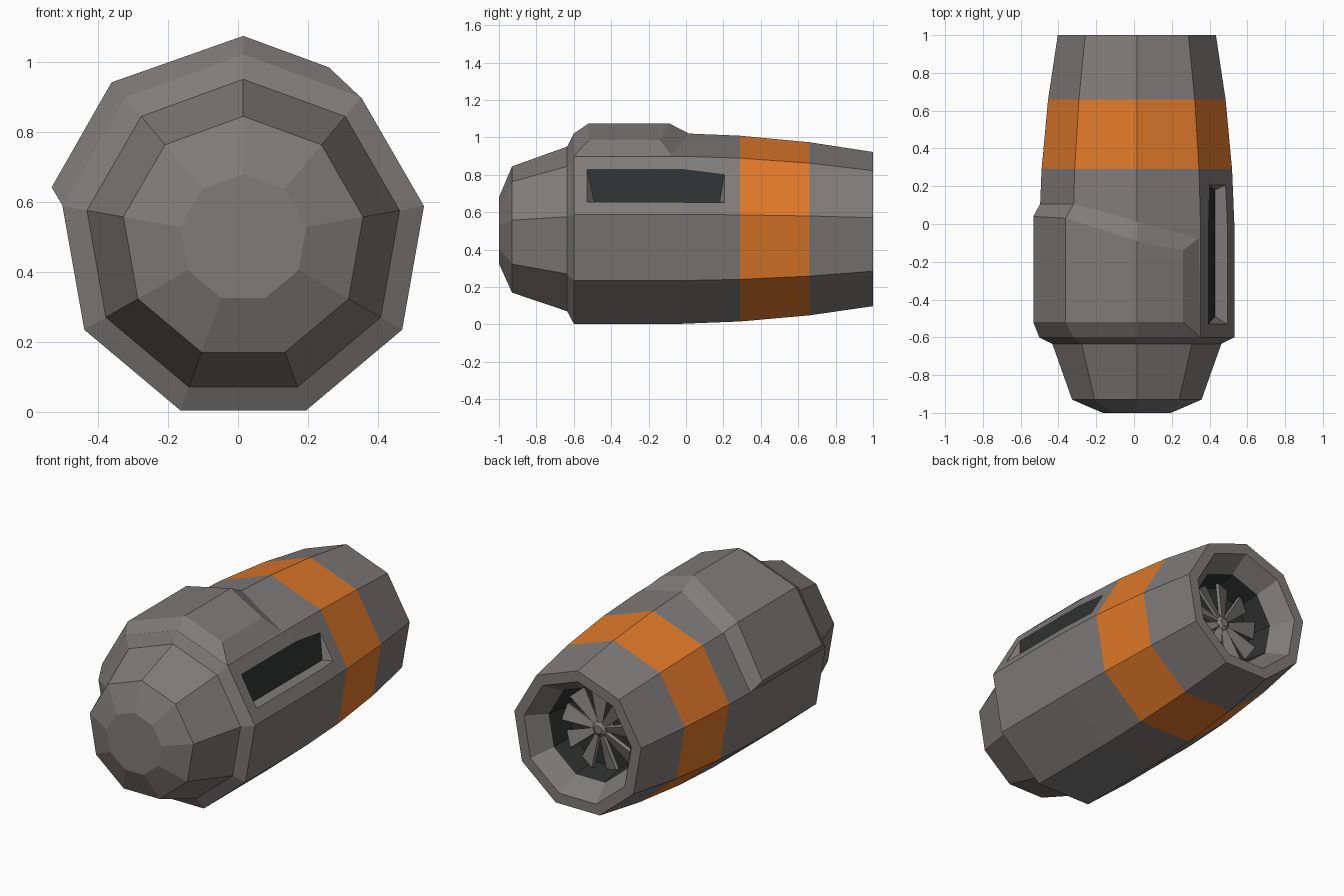
import bpy, bmesh, math
from mathutils import Matrix, Vector

if "Cube" in bpy.data.objects:
    bpy.data.objects.remove(bpy.data.objects["Cube"])

CX, CZ, N = 0.015, 0.497, 9


def mat(name, rgb):
    m = bpy.data.materials.new(name)
    m.diffuse_color = (*rgb, 1)
    m.use_nodes = True
    m.node_tree.nodes["Principled BSDF"].inputs["Base Color"].default_value = m.diffuse_color
    return m


MATS = [mat("warm_grey", (0.21, 0.20, 0.193)),
        mat("orange", (0.74, 0.19, 0.022)),
        mat("near_black", (0.028, 0.031, 0.031))]


def pt(r, deg, y):
    a = math.radians(deg)
    return Vector((CX + r * math.cos(a), y, CZ + r * math.sin(a)))


def finish(name, bm):
    bmesh.ops.recalc_face_normals(bm, faces=bm.faces)
    me = bpy.data.meshes.new(name)
    bm.to_mesh(me)
    bm.free()
    for m in MATS:
        me.materials.append(m)
    ob = bpy.data.objects.new(name, me)
    bpy.context.collection.objects.link(ob)
    return ob


def lathe(name, profile):
    """Closed nine-sided body; profile rows are (radius, y, material of next band)."""
    bm = bmesh.new()
    rings = [[bm.verts.new(pt(r, 90 + 360 / N * i, y)) for i in range(N)]
             for r, y, _ in profile]
    for k in range(len(rings) - 1):
        for i in range(N):
            j = (i + 1) % N
            f = bm.faces.new((rings[k][i], rings[k][j], rings[k + 1][j], rings[k + 1][i]))
            f.material_index = profile[k][2]
    bm.faces.new(rings[0])
    bm.faces.new(rings[-1]).material_index = profile[-1][2]
    return finish(name, bm)


# Engine shell: nose, collar, barrel with orange band, rim and exhaust cavity
shell = lathe("engine_shell", [
    (0.183, -1.0, 0), (0.348, -0.93, 0), (0.454, -0.635, 0), (0.525, -0.6, 0),
    (0.525, -0.02, 0), (0.512, 0.29, 1), (0.477, 0.66, 0), (0.425, 1.0, 0),
    (0.36, 1.0, 0), (0.28, 0.88, 2), (0.255, 0.73, 2)])

# Slot cutter for the right-hand intake
bm = bmesh.new()
out = Vector((math.cos(math.radians(30)), 0, 0.5))
for y0, y1 in ((-0.53, -0.49), (0.21, 0.18)):
    top = Vector((0.39, y0, 0.83)) + out * 0.002
    low = Vector((0.492, y0, 0.652))
    for p in (top, low, Vector((0.43, y1, 0.655)), top + out * 0.1, low + out * 0.1):
        bm.verts.new(p)
bmesh.ops.convex_hull(bm, input=bm.verts)
bmesh.ops.recalc_face_normals(bm, faces=bm.faces)
for f in bm.faces:
    f.material_index = 2 if f.normal.x < -0.8 else 0
cutter = finish("slot_cutter", bm)
cutter.hide_render = True
mod = shell.modifiers.new("slot", 'BOOLEAN')
mod.operation, mod.solver, mod.object = 'DIFFERENCE', 'EXACT', cutter
bpy.context.view_layer.update()
dg = bpy.context.evaluated_depsgraph_get()
cut_mesh = bpy.data.meshes.new_from_object(shell.evaluated_get(dg))
shell.modifiers.clear()
shell.data = cut_mesh
bpy.data.objects.remove(cutter)

# Raised cowl plate over the top and left faces, with bevelled borders
bm = bmesh.new()
cols = []
for deg, (tx, tz), yt, yb in ((170, (-0.533, 0.642), 0.04, 0.105),
                              (130, (-0.362, 0.942), 0.03, 0.105),
                              (90, (0.015, 1.075), -0.09, 0.02),
                              (50, (0.26, 0.985), -0.14, -0.07)):
    cols.append([bm.verts.new(p) for p in (
        pt(0.524, deg, -0.6), Vector((tx, -0.52, tz)),
        Vector((tx, yt, tz)), pt(0.521, deg, yb))])
for a, b in zip(cols, cols[1:]):
    for k in range(4):
        m = (k + 1) % 4
        bm.faces.new((a[k], b[k], b[m], a[m]))
bm.faces.new(cols[0])
bm.faces.new(cols[-1])
finish("cowl_plate", bm)

# Turbine blades and hub inside the exhaust
bm = bmesh.new()
for i in range(N):
    vs = bmesh.ops.create_cube(bm, size=1)["verts"]
    for v in vs:
        outer = v.co.z > 0
        width = 0.10 if outer else 0.03
        v.co = Vector((v.co.x * width, v.co.y * 0.02, 0.235 if outer else 0.04))
    place = (Matrix.Translation((CX, 0.785, CZ)) @ Matrix.Rotation(math.tau * i / N, 4, 'Y')
             @ Matrix.Rotation(math.radians(20), 4, 'Z'))
    bmesh.ops.transform(bm, matrix=place, verts=vs)
finish("turbine_blades", bm)
lathe("turbine_hub", [(0.05, 0.73, 0), (0.05, 0.79, 0), (0.025, 0.81, 0)])
